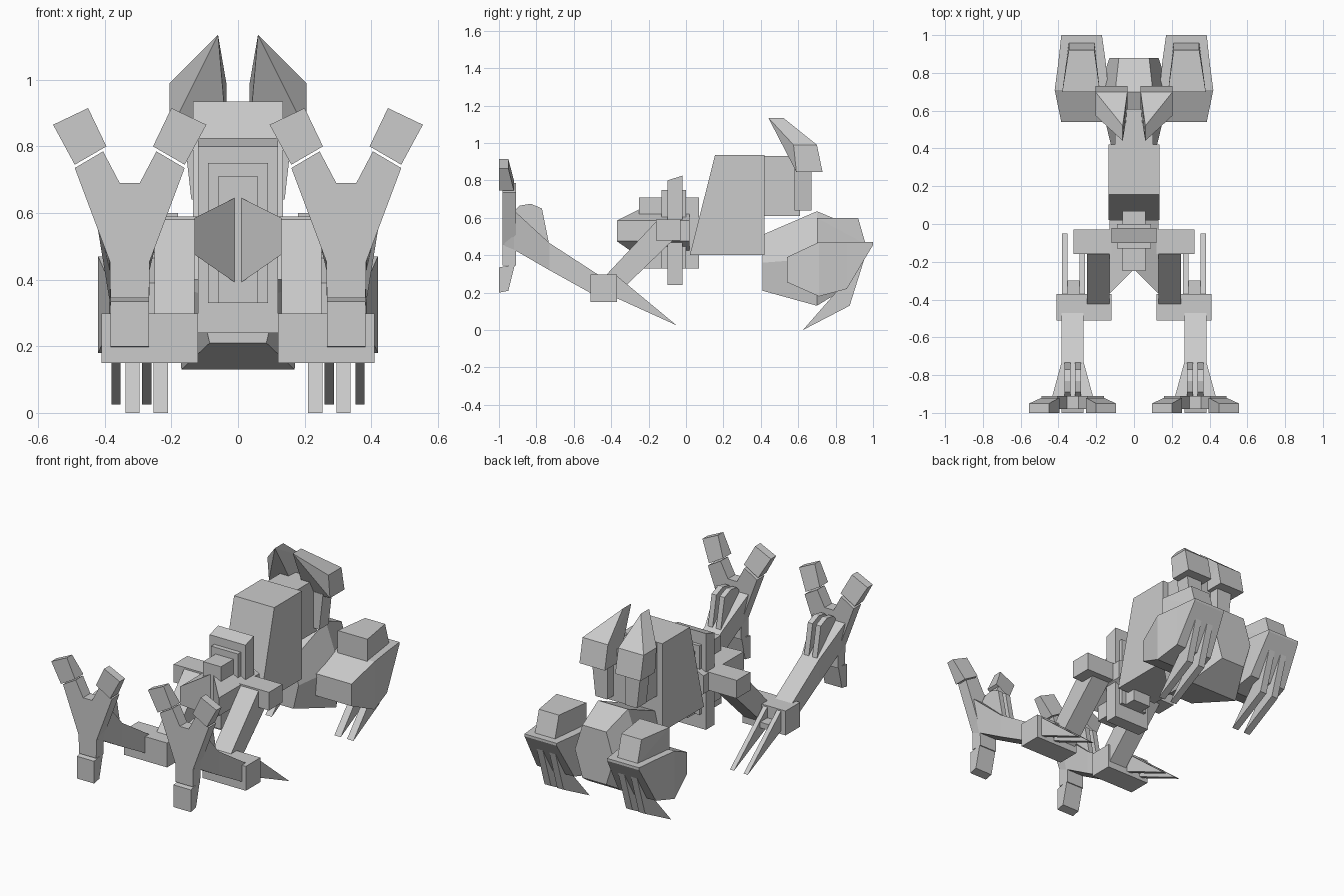
import bpy, bmesh
from mathutils import Vector

cube = bpy.data.objects.get("Cube")
if cube:
    bpy.data.objects.remove(cube, do_unlink=True)

grey = bpy.data.materials.new("plain_grey")
grey.use_nodes = True
grey.diffuse_color = (0.6, 0.6, 0.6, 1)
grey.node_tree.nodes["Principled BSDF"].inputs["Base Color"].default_value = (0.6, 0.6, 0.6, 1)


def finish(name, bm, mirror):
    bmesh.ops.recalc_face_normals(bm, faces=bm.faces[:])
    mesh = bpy.data.meshes.new(name)
    bm.to_mesh(mesh)
    bm.free()
    mesh.materials.append(grey)
    ob = bpy.data.objects.new(name, mesh)
    bpy.context.collection.objects.link(ob)
    if mirror:
        ob.modifiers.new("mirror", 'MIRROR').use_axis[0] = True
    return ob


def loft(name, rings, mirror=False):
    """Skin matching rings of 3D points and cap both ends."""
    bm = bmesh.new()
    rows = [[bm.verts.new(p) for p in ring] for ring in rings]
    n = len(rows[0])
    for a, b in zip(rows, rows[1:]):
        for i in range(n):
            j = (i + 1) % n
            bm.faces.new((a[i], a[j], b[j], b[i]))
    bm.faces.new(rows[0])
    bm.faces.new(rows[-1])
    return finish(name, bm, mirror)


def box(name, x0, x1, y0, y1, z0, z1, mirror=False):
    ring = [(x0, z0), (x1, z0), (x1, z1), (x0, z1)]
    return loft(name, [[(x, y, z) for x, z in ring] for y in (y0, y1)], mirror)


def side_prism(name, profile, x0, x1, mirror=False):
    """Extrude a y-z outline across x."""
    return loft(name, [[(x, y, z) for y, z in profile] for x in (x0, x1)], mirror)


def front_prism(name, profile, y0, y1, mirror=False):
    """Extrude an x-z outline across y."""
    return loft(name, [[(x, y, z) for x, z in profile] for y in (y0, y1)], mirror)


def hull(name, pts, mirror=False):
    bm = bmesh.new()
    verts = [bm.verts.new(Vector(p)) for p in pts]
    res = bmesh.ops.convex_hull(bm, input=verts)
    loose = [v for v in bm.verts if not v.link_faces]
    bmesh.ops.delete(bm, geom=loose, context='VERTS')
    bmesh.ops.dissolve_limit(bm, angle_limit=0.03, verts=bm.verts[:], edges=bm.edges[:])
    return finish(name, bm, mirror)


def tapered(name, stations, mirror=True):
    """Box-section loft along y from (y, x0, x1, z0, z1) stations."""
    return loft(name, [[(a, y, c), (b, y, c), (b, y, d), (a, y, d)]
                       for y, a, b, c, d in stations], mirror)


# Torso and the box behind it
side_prism("torso", [(0.02, 0.40), (0.155, 0.935), (0.42, 0.935), (0.42, 0.40)], -0.135, 0.135)
box("upper_back", -0.10, 0.10, 0.42, 0.61, 0.61, 0.93)

# Stepped waist plates
side_prism("waist_plate", [(-0.10, 0.24), (-0.10, 0.80), (-0.02, 0.825), (-0.02, 0.24)], -0.12, 0.12)
box("waist_step", -0.09, 0.09, -0.13, 0.0, 0.33, 0.75)
box("waist_core", -0.06, 0.06, -0.25, 0.07, 0.33, 0.71)
box("hip_bar", -0.32, 0.32, -0.16, -0.03, 0.48, 0.59)

# Notched prow: one half, mirrored
half = [(0, 0.65), (0.13, 0.585), (0.13, 0.475), (0, 0.385)]
loft("prow", [[(x, -0.24 - x, z) for x, z in half],
              [(x, 0.02, z) for x, z in half]], True)

# Fins on struts at the back
hull("back_fin", [(0.06, 0.44, 1.135), (0.06, 0.52, 1.135),
                  (0.205, 0.575, 0.99), (0.205, 0.70, 0.99), (0.035, 0.70, 0.99),
                  (0.205, 0.59, 0.845), (0.205, 0.73, 0.845),
                  (0.035, 0.59, 0.845), (0.035, 0.73, 0.845)], True)
front_prism("fin_strut", [(0.06, 0.64), (0.14, 0.64), (0.165, 0.86), (0.06, 0.86)], 0.58, 0.67, True)

# Faceted rear body
rings = []
for y, top, mid, low, z0, z1 in ((0.41, 0.085, 0.12, 0.085, 0.21, 0.51),
                                 (0.70, 0.10, 0.19, 0.17, 0.13, 0.635),
                                 (0.88, 0.08, 0.13, 0.08, 0.24, 0.56)):
    zm = (z0 + z1) / 2
    rings.append([(-top, y, z1), (top, y, z1), (mid, y, zm),
                  (low, y, z0), (-low, y, z0), (-mid, y, zm)])
loft("rear_body", rings)

# Rear pods with a raised block and claws
tapered("rear_pod", [(0.54, 0.14, 0.385, 0.256, 0.39),
                     (0.71, 0.135, 0.42, 0.18, 0.47),
                     (0.86, 0.15, 0.40, 0.22, 0.47),
                     (1.0, 0.17, 0.385, 0.455, 0.47)])
hull("pod_block", [(x, y, z) for y, z, xs in ((0.70, 0.46, (0.18, 0.38)), (0.70, 0.60, (0.18, 0.38)),
                                              (0.92, 0.60, (0.21, 0.345)), (0.96, 0.46, (0.21, 0.345)))
                   for x in xs], True)
for i, x in enumerate((0.21, 0.295)):
    side_prism(f"rear_claw_{i + 1}", [(0.96, 0.40), (0.875, 0.13), (0.625, 0.0),
                                      (0.80, 0.20), (0.88, 0.34)], x, x + 0.043, True)

# Front legs: thigh, knee block, knee claws, shin
side_prism("thigh", [(-0.16, 0.58), (-0.06, 0.49), (-0.37, 0.19), (-0.44, 0.28)], 0.13, 0.25, True)
box("knee_block", 0.12, 0.41, -0.51, -0.37, 0.15, 0.298, True)
for i, x in enumerate((0.26, 0.352)):
    side_prism(f"knee_claw_{i + 1}", [(-0.38, 0.298), (-0.05, 0.025), (-0.38, 0.175)],
               x, x + 0.028, True)
box("claw_web", 0.26, 0.38, -0.38, -0.30, 0.19, 0.225, True)

C = 0.325  # centre line of each front leg
loft("shin", [[(C - a, y, z0), (C + a, y, z0), (C + b, y, z1), (C - b, y, z1)]
              for y, a, b, z0, z1 in ((-0.46, 0.058, 0.058, 0.17, 0.29),
                                      (-0.73, 0.058, 0.058, 0.32, 0.465),
                                      (-0.92, 0.06, 0.11, 0.43, 0.64),
                                      (-0.97, 0.06, 0.12, 0.45, 0.69))], True)

# Forked foot plate
fork = [(0.058, 0.345), (0.06, 0.455), (0.165, 0.735), (0.08, 0.785), (0.03, 0.69)]
front_prism("forked_foot", [(C + x, z) for x, z in fork] +
            [(C - x, z) for x, z in reversed(fork)], -0.98, -0.91, True)

# Toe tips and the lower toe
toe = [(0.165, 0.745), (0.23, 0.865), (0.125, 0.915), (0.07, 0.80)]
for name, s in (("outer_toe", 1), ("inner_toe", -1)):
    hull(name, [(C + s * x, y, z) for x, z in toe
                for y in (-1.0, -0.95 if z > 0.84 else -0.92)], True)
side_prism("lower_toe", [(-1.0, 0.20), (-0.95, 0.21), (-0.915, 0.35), (-1.0, 0.335)],
           C - 0.058, C + 0.058, True)

# Raised tendon blades on top of each foot
for i, x in enumerate((0.28, 0.335)):
    side_prism(f"foot_blade_{i + 1}", [(-0.73, 0.45), (-0.77, 0.65), (-0.83, 0.675), (-0.89, 0.665),
                                       (-0.95, 0.60), (-0.92, 0.50)], x, x + 0.032, True)
